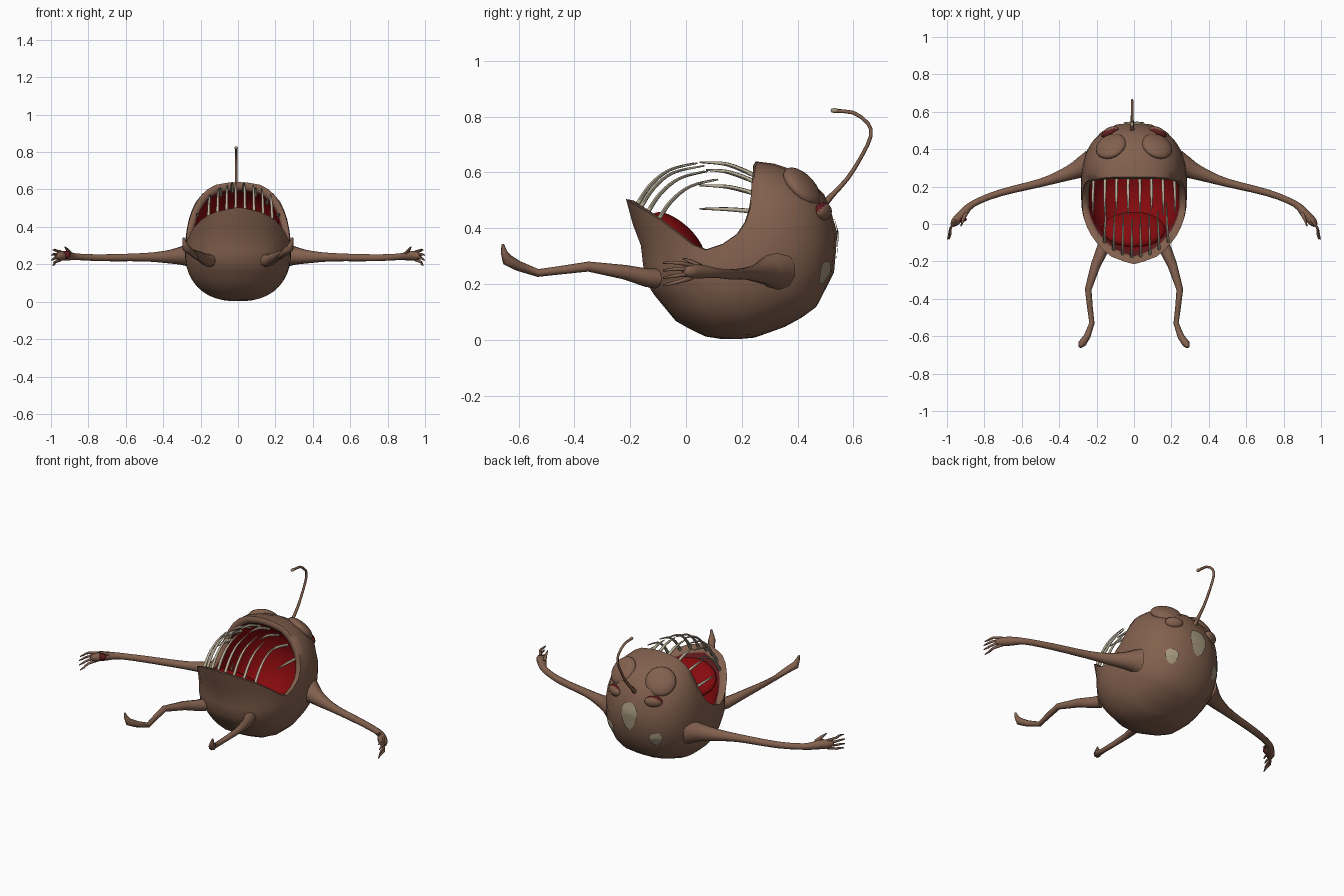
import bpy, bmesh, math
from mathutils import Vector as V

if "Cube" in bpy.data.objects:
    bpy.data.objects.remove(bpy.data.objects["Cube"])


def material(name, col):
    m = bpy.data.materials.new(name)
    m.diffuse_color = (*col, 1)
    m.use_nodes = True
    m.node_tree.nodes["Principled BSDF"].inputs["Base Color"].default_value = m.diffuse_color
    return m


SKIN = material("brown_skin", (0.225, 0.118, 0.076))
RED = material("mouth_red", (0.235, 0.003, 0.004))
MAROON = material("dark_maroon", (0.12, 0.012, 0.014))
PALE = material("pale_spot", (0.37, 0.31, 0.205))
BONE = material("tooth_bone", (0.48, 0.42, 0.31))


def finish(name, bm, mats, angle=60):
    bmesh.ops.recalc_face_normals(bm, faces=bm.faces[:])
    me = bpy.data.meshes.new(name)
    bm.to_mesh(me)
    bm.free()
    ob = bpy.data.objects.new(name, me)
    bpy.context.collection.objects.link(ob)
    for m in mats:
        me.materials.append(m)
    bpy.ops.object.select_all(action='DESELECT')
    ob.select_set(True)
    bpy.context.view_layer.objects.active = ob
    bpy.ops.object.shade_smooth_by_angle(angle=math.radians(angle))
    return ob


def skin_rings(bm, rings):
    """Bridge rings of vertices; return the faces per band."""
    vr = [[bm.verts.new(p) for p in r] for r in rings]
    bands = []
    for a, b in zip(vr, vr[1:]):
        n = len(a)
        bands.append([bm.faces.new((a[i], a[(i + 1) % n], b[(i + 1) % n], b[i])) for i in range(n)])
    return vr, bands


def catmull(pts, steps):
    out = []
    for i in range(len(pts) - 1):
        p = [pts[max(i - 1, 0)], pts[i], pts[i + 1], pts[min(i + 2, len(pts) - 1)]]
        for k in range(steps):
            t = k / steps
            out.append([0.5 * (2 * b + (c - a) * t + (2 * a - 5 * b + 4 * c - d) * t * t
                               + (3 * b - a - 3 * c + d) * t ** 3) for a, b, c, d in zip(*p)])
    out.append(list(pts[-1]))
    return out


def tube(name, pts, mat, sides=8, steps=3):
    """Tapered tube through (x, y, z, radius) points."""
    path = catmull(pts, steps)
    cs = [V(p[:3]) for p in path]
    rings, side = [], None
    for i, c in enumerate(cs):
        t = (cs[min(i + 1, len(cs) - 1)] - cs[max(i - 1, 0)]).normalized()
        if side is None:
            side = t.orthogonal()
        side = (side - t * side.dot(t)).normalized()
        up = t.cross(side)
        r = max(path[i][3], 0.001)
        rings.append([c + r * (math.cos(a) * side + math.sin(a) * up)
                      for a in (2 * math.pi * k / sides for k in range(sides))])
    bm = bmesh.new()
    vr, _ = skin_rings(bm, rings)
    bm.faces.new(vr[0])
    bm.faces.new(vr[-1])
    return finish(name, bm, [mat])


def ball(name, loc, scale, mats, rot=(0, 0, 0), facing=None):
    """Ellipsoid; faces turned towards `facing` take the second material."""
    bm = bmesh.new()
    bmesh.ops.create_uvsphere(bm, u_segments=20, v_segments=12, radius=1)
    if facing:
        for f in bm.faces:
            f.material_index = int(f.calc_center_median().dot(V(facing).normalized()) > 0.1)
    ob = finish(name, bm, mats)
    ob.location, ob.scale, ob.rotation_euler = loc, scale, rot
    return ob


# Body surface: side outline (y, z) swept into a rounded cross-section
C = V((0, 0.17, 0.31))
WIDTH, POW = 0.292, 2.4
OUTLINE = [(-.22, .50), (-.16, .34), (-.145, .20), (-.03, .06), (.09, .003), (.23, .003), (.35, .045),
           (.46, .105), (.53, .24), (.543, .38), (.505, .51), (.43, .59), (.33, .63), (.25, .64)]
polar = []
for y, z in OUTLINE:
    a = math.atan2(z - C.z, y - C.y) % (2 * math.pi)
    if polar and a < polar[-1][0]:
        a += 2 * math.pi
    polar.append((a, math.hypot(y - C.y, z - C.z)))
polar.append((polar[0][0] + 2 * math.pi, polar[0][1]))


def outline_radius(a):
    a %= 2 * math.pi
    if a < polar[0][0]:
        a += 2 * math.pi
    for (a0, r0), (a1, r1) in zip(polar, polar[1:]):
        if a0 <= a <= a1:
            return r0 * r1 * math.sin(a1 - a0) / (r0 * math.sin(a - a0) + r1 * math.sin(a1 - a))
    return polar[0][1]


def radius(d):
    rho = outline_radius(math.atan2(d.z, d.y))
    return ((abs(d.x) / WIDTH) ** POW + (math.hypot(d.y, d.z) / rho) ** POW) ** (-1 / POW)


def on_body(p):
    d = (V(p) - C).normalized()
    return C + d * radius(d), d


# Mouth rim, half of it, then mirrored
HALF = [(0, .25, .64), (.12, .25, .625), (.20, .242, .565), (.25, .23, .47), (.272, .185, .38),
        (.275, .07, .322), (.25, -.02, .375), (.20, -.10, .435), (.12, -.175, .48), (0, -.215, .505)]
half = catmull(HALF, 2)
rim = [V(p) for p in half] + [V((-p[0], p[1], p[2])) for p in half[-2:0:-1]]
POLE = V((0, math.cos(math.radians(-65)), math.sin(math.radians(-65))))


def body_ring(s, scale):
    out = []
    for p in rim:
        d = (p - C).normalized()
        k = (p - C).length / radius(d)
        q = POLE.slerp(d, s)
        out.append(C + q * radius(q) * (1 + (k - 1) * s ** 4) * scale)
    return out


N = 13
rings = [body_ring(i / N, 1) for i in range(1, N + 1)]
rings += [body_ring(1.008, 0.955), body_ring(0.985, 0.88)]
rings += [body_ring(s, 0.70 + 0.16 * s) for s in (.94, .8, .65, .5, .35, .2, .1)]
bm = bmesh.new()
vr, bands = skin_rings(bm, rings)
for i, band in enumerate(bands[N + 1:]):
    for f in band:
        f.material_index = 1 if i else 2
for ring, scale, mi in ((vr[0], 1, 0), (vr[-1], 0.70, 1)):
    tip = bm.verts.new(C + POLE * radius(POLE) * scale)
    for i in range(len(ring)):
        bm.faces.new((ring[i], ring[(i + 1) % len(ring)], tip)).material_index = mi
finish("body", bm, [SKIN, RED, MAROON])

ball("tongue", (0, -0.03, 0.37), (0.17, 0.12, 0.05), [RED], (math.radians(-42), 0, 0))


# Flat skin patches that follow the body
def patch(name, centre, ra, rb, mat):
    p, d = on_body(centre)
    u = d.cross(V((0, 0, 1))).normalized()
    w = u.cross(d)
    rings = []
    for f in (0.05, 0.35, 0.7, 1):
        ring = []
        for k in range(16):
            a = k * math.pi / 8
            r = f * (1 + 0.08 * math.sin(3 * a))
            q, n = on_body(p + u * ra * r * math.cos(a) + w * rb * r * math.sin(a))
            ring.append(q + n * 0.005)
        rings.append(ring)
    bm = bmesh.new()
    vr, _ = skin_rings(bm, rings)
    bm.faces.new(vr[0])
    finish(name, bm, [mat])


patch("large_spot", (0, .53, .36), .052, .082, PALE)

for s, tag in ((1, "right"), (-1, "left")):
    # Low domed eye, and the socket edge behind it that is dark on its inner side
    p, d = on_body((s * .118, .405, .54))
    ball("eye_" + tag, p - d * .016, (.085, .085, .036), [SKIN], d.to_track_quat('Z', 'Y').to_euler())
    p, d = on_body((s * .128, .49, .46))
    ball("socket_edge_" + tag, p - d * .004, (.05, .026, .032), [SKIN, MAROON], (0, 0, -s * .45),
         (s * .3, -.75, .6))
    patch("small_spot_" + tag, (s * .15, .50, .243), .036, .043, PALE)

    # Arm with flared shoulder and narrow wrist
    arm = [(.235, .318, .25, .078), (.272, .306, .248, .06), (.31, .288, .245, .048), (.38, .26, .24, .035),
           (.50, .22, .238, .023), (.72, .165, .235, .019), (.86, .108, .24, .018),
           (.915, .055, .245, .025), (.955, .012, .245, .024), (.972, -.008, .245, .012)]
    tube("arm_" + tag, [(s * x, y, z, r) for x, y, z, r in arm], SKIN, 12)
    for i in range(4):
        dz = (i - 1.5) * .018
        fx = .992 - .007 * abs(i - 1.5)
        tube("finger_%s_%d" % (tag, i + 1),
             [(s * .95, .02, .245 + dz * .8, .009), (s * .98, -.02, .243 + dz * 1.2, .007),
              (s * fx, -.055, .24 + dz * 1.4, .006), (s * (fx + .008), -.082, .235 + dz * 1.5, .003)], SKIN, 6, 2)
    tube("thumb_" + tag, [(s * .90, .055, .26, .012), (s * .915, .02, .28, .008),
                          (s * .925, -.012, .292, .003)], SKIN, 6, 2)

    # Leg with bent knee and upturned foot
    leg = [(.15, -.105, .22, .036), (.17, -.14, .223, .033), (.205, -.22, .243, .026), (.245, -.35, .263, .018),
           (.235, -.45, .25, .015), (.225, -.53, .24, .014), (.25, -.60, .265, .018),
           (.278, -.64, .287, .021), (.285, -.652, .315, .012), (.292, -.656, .342, .005)]
    tube("leg_" + tag, [(s * x, y, z, r) for x, y, z, r in leg], SKIN, 8, 1)

# Palm mark
ball("palm_mark", (-.922, .026, .25), (.028, .016, .021), [MAROON])

# Long curved teeth rooted along both lips
for i in range(8):
    t = (i - 3.5) / 3.5
    q = t * t
    wob = .012 * (i % 3 - 1)
    x, zu, rise = t * .215, .59 - .13 * q, 1 - .8 * q
    tube("upper_tooth_%d" % (i + 1),
         [(x, .25, zu, .0085), (x * 1.02, .15, zu + .042 * rise, .0075),
          (x * 1.02, .06 + wob, zu + .05 * rise, .003)], BONE, 6, 4)
    x, zl, yl = t * .17 + .012, .49 - .06 * q, -.18 + .075 * q
    tube("lower_tooth_%d" % (i + 1),
         [(x, yl, zl - .01, .0085), (x * .99, yl + .05, zl + .065, .0075),
          (x * .97, yl + .12, zl + .12, .0055), (x * .95, yl + .22 + wob, zl + .145, .003)], BONE, 6, 4)

# Lure stalk and tip
tube("lure_stalk", [(-.01, .48, .47, .016), (-.01, .525, .52, .010), (-.01, .58, .58, .008),
                    (-.01, .63, .66, .007), (-.01, .662, .73, .007), (-.01, .652, .775, .007),
                    (-.01, .60, .814, .007), (-.01, .535, .82, .007)], SKIN, 7, 2)
ball("lure_tip", (-.01, .532, .822), (.009, .014, .009), [PALE])
